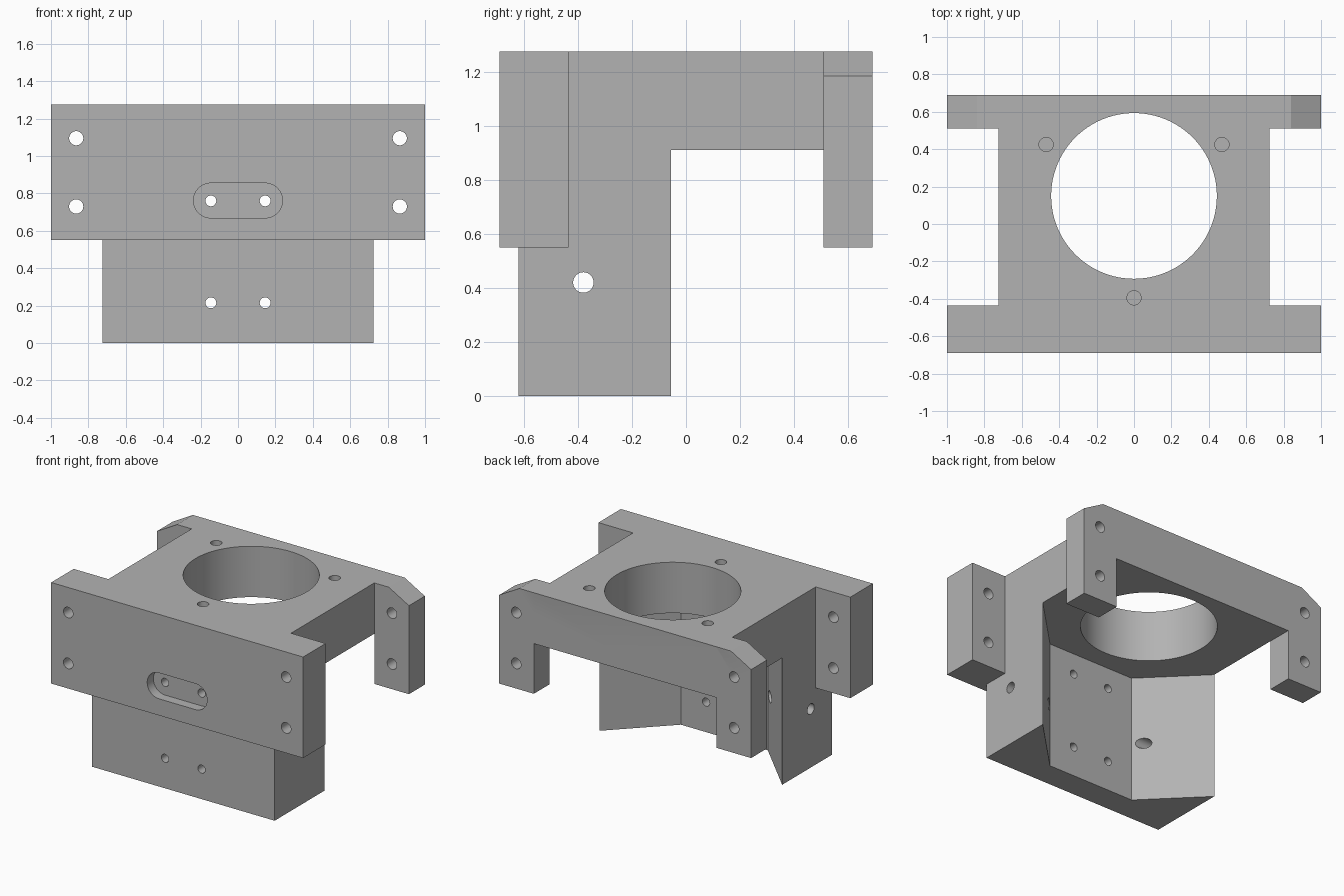
import bpy, bmesh, math
from mathutils import Vector

cube = bpy.data.objects.get("Cube")
if cube:
    bpy.data.objects.remove(cube, do_unlink=True)

grey = bpy.data.materials.new("machined_grey")
grey.use_nodes = True
grey.diffuse_color = (0.45, 0.45, 0.45, 1)
grey.node_tree.nodes["Principled BSDF"].inputs["Base Color"].default_value = grey.diffuse_color


def prism(name, outline, axis, start, end):
    """Extrude a 2D outline along an axis; the outline uses the other two axes in order."""
    def place(a, b, depth):
        return {"X": (depth, a, b), "Y": (a, depth, b), "Z": (a, b, depth)}[axis]

    bm = bmesh.new()
    face = bm.faces.new([bm.verts.new(place(a, b, start)) for a, b in outline])
    moved = bmesh.ops.extrude_face_region(bm, geom=[face])["geom"]
    bmesh.ops.translate(bm, vec=Vector(place(0, 0, end - start)),
                        verts=[g for g in moved if isinstance(g, bmesh.types.BMVert)])
    bmesh.ops.recalc_face_normals(bm, faces=bm.faces)
    mesh = bpy.data.meshes.new(name)
    bm.to_mesh(mesh)
    bm.free()
    mesh.materials.append(grey)
    obj = bpy.data.objects.new(name, mesh)
    bpy.context.collection.objects.link(obj)
    return obj


def rect(a0, a1, b0, b1):
    return [(a0, b0), (a1, b0), (a1, b1), (a0, b1)]


def arc(a, b, r, n=32, start=0.0, sweep=math.tau):
    steps = n if sweep == math.tau else n - 1
    return [(a + r * math.cos(start + sweep * i / steps),
             b + r * math.sin(start + sweep * i / steps)) for i in range(n)]


def mirrored(half):
    """Complete a right-hand outline with its mirror image."""
    return half + [(-a, b) for a, b in reversed(half)]


def combine(target, tool, operation):
    """Apply a boolean and discard the tool."""
    tool.hide_render = True
    mod = target.modifiers.new("Boolean", "BOOLEAN")
    mod.operation, mod.solver, mod.object = operation, "EXACT", tool
    bpy.context.view_layer.objects.active = target
    bpy.ops.object.modifier_apply(modifier=mod.name)
    bpy.data.objects.remove(tool, do_unlink=True)


TOP, DECK, FLANGE = 1.275, 0.91, 0.55
HALF, FRONT, BACK = 0.725, -0.69, 0.69
WALL, BLOCK_FRONT, BLOCK_BACK = -0.435, -0.62, -0.055

# Wide front plate
bracket = prism("mounting_bracket", rect(-1, 1, FLANGE, TOP), "Y", FRONT, WALL)

# Deck joining front and back
combine(bracket, prism("deck", rect(-HALF, HALF, -0.55, BACK), "Z", DECK, TOP), "UNION")

# Back bar with two legs and chamfered top corners
bar = mirrored([(HALF, DECK), (HALF, FLANGE), (1, FLANGE), (1, 1.185), (0.84, TOP)])
combine(bracket, prism("back_bar", bar, "Y", 0.51, BACK), "UNION")

# Lower block with angled recess at the back
block = mirrored([(0.345, WALL), (HALF, BLOCK_BACK), (HALF, BLOCK_FRONT)])
combine(bracket, prism("lower_block", block, "Z", 0, 1.0), "UNION")

# Large bore
combine(bracket, prism("bore", arc(0, 0.15, 0.443, 96), "Z", 0.8, 1.4), "DIFFERENCE")

# Blind holes around the bore
for x, y in ((-0.47, 0.425), (0.47, 0.425), (0, -0.395)):
    combine(bracket, prism("blind_hole", arc(x, y, 0.038), "Z", 1.06, 1.4), "DIFFERENCE")

# Shallow slot in the front plate
quarter = math.pi / 2
slot = (arc(0.145, 0.762, 0.093, 24, -quarter, math.pi)
        + arc(-0.145, 0.762, 0.093, 24, quarter, math.pi))
combine(bracket, prism("slot", slot, "Y", -0.8, BLOCK_FRONT), "DIFFERENCE")

# Through holes, front to back
for side in (-1, 1):
    for x, z, r in ((0.865, 1.095, 0.038), (0.865, 0.73, 0.038),
                    (0.145, 0.76, 0.029), (0.145, 0.215, 0.029)):
        combine(bracket, prism("through_hole", arc(side * x, z, r), "Y", -0.8, 0.8), "DIFFERENCE")

# Cross hole, side to side
combine(bracket, prism("cross_hole", arc(-0.38, 0.42, 0.038), "X", -0.9, 0.9), "DIFFERENCE")

# Smooth bores, crisp edges
bpy.ops.object.select_all(action="DESELECT")
bracket.select_set(True)
bpy.context.view_layer.objects.active = bracket
bpy.ops.object.shade_smooth_by_angle(angle=math.radians(25))
